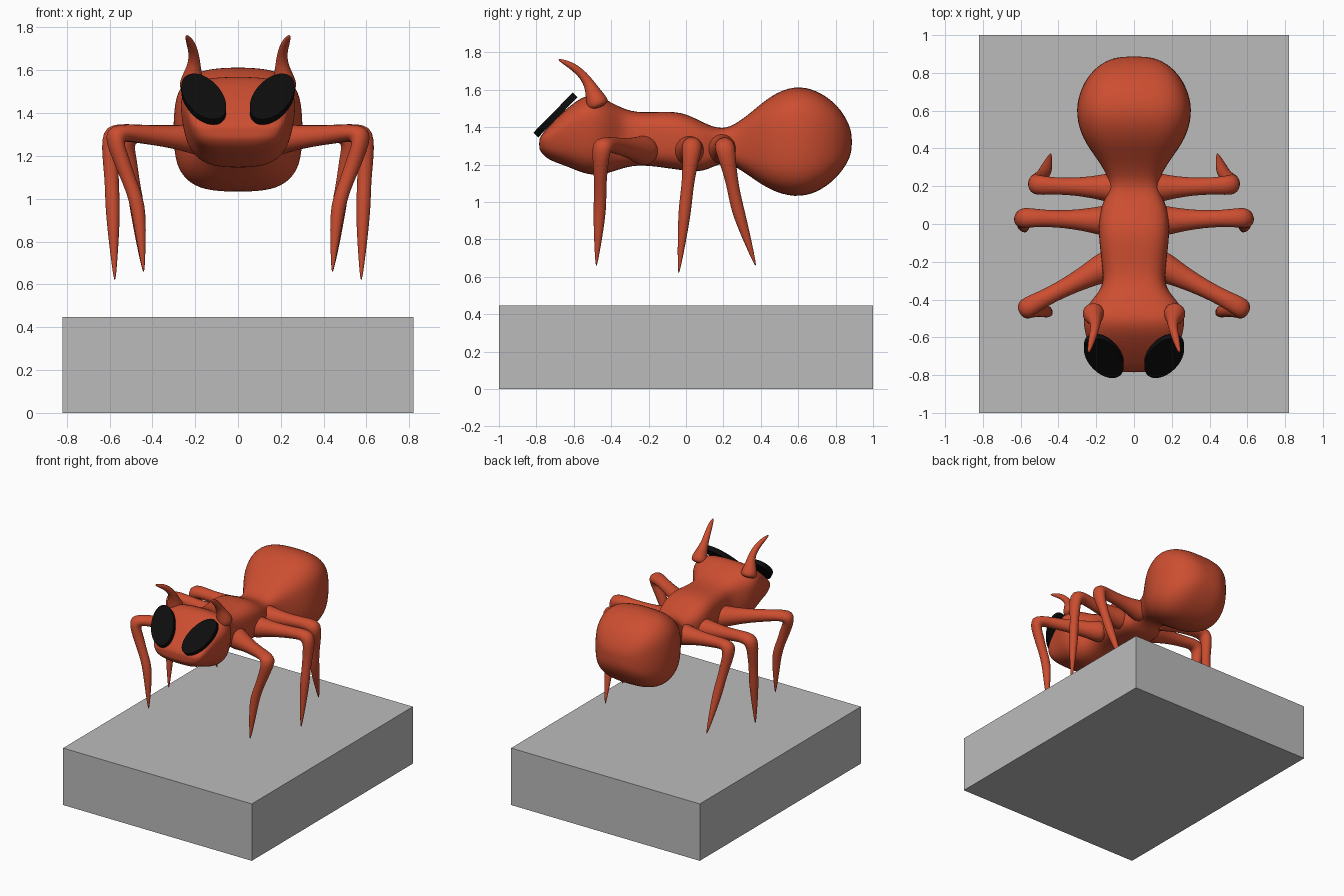
import bpy, bmesh, math
from mathutils import Vector

old = bpy.data.objects.get("Cube")
if old:
    bpy.data.objects.remove(old, do_unlink=True)


def make_material(name, colour):
    mat = bpy.data.materials.new(name)
    mat.use_nodes = True
    mat.diffuse_color = (*colour, 1)
    bsdf = mat.node_tree.nodes["Principled BSDF"]
    bsdf.inputs["Base Color"].default_value = (*colour, 1)
    bsdf.inputs["Roughness"].default_value = 0.6
    return mat


RED = make_material("ant red", (0.6, 0.075, 0.03))
BLACK = make_material("eye black", (0.004, 0.004, 0.004))
GREY = make_material("slab grey", (0.5, 0.5, 0.5))


def add_object(name, bm, mat, mirror=False, smooth=True, levels=0):
    bmesh.ops.recalc_face_normals(bm, faces=bm.faces)
    for face in bm.faces:
        face.smooth = smooth
    mesh = bpy.data.meshes.new(name)
    bm.to_mesh(mesh)
    bm.free()
    mesh.materials.append(mat)
    obj = bpy.data.objects.new(name, mesh)
    bpy.context.collection.objects.link(obj)
    if mirror:
        obj.modifiers.new("Mirror", "MIRROR").use_mirror_merge = False
    if levels:
        sub = obj.modifiers.new("Subdivision", "SUBSURF")
        sub.levels = sub.render_levels = levels
    return obj


def loft(rings):
    """Bridge equal rings of points into a closed skin."""
    bm = bmesh.new()
    loops = [[bm.verts.new(p) for p in ring] for ring in rings]
    n = len(loops[0])
    for a, b in zip(loops, loops[1:]):
        for i in range(n):
            j = (i + 1) % n
            bm.faces.new((a[i], a[j], b[j], b[i]))
    bm.faces.new(loops[0][::-1])
    bm.faces.new(loops[-1])
    return bm


def tube(points, radii, sides=10):
    """Round limb with a radius at every path point."""
    rings = []
    side = None
    for i, (p, r) in enumerate(zip(points, radii)):
        before = points[max(i - 1, 0)]
        after = points[min(i + 1, len(points) - 1)]
        tangent = ((p - before).normalized() + (after - p).normalized()).normalized()
        if side is None:
            side = tangent.orthogonal()
        side = (side - tangent * side.dot(tangent)).normalized()
        up = tangent.cross(side)
        angles = [math.tau * k / sides for k in range(sides)]
        rings.append([p + (side * math.cos(a) + up * math.sin(a)) * r for a in angles])
    return loft(rings)


def body_ring(y, low, high, half_width, sides=24):
    """Rounded square section, wider at the top of the head."""
    taper = 0.13 if y < -0.4 else 0
    ring = []
    for k in range(sides):
        a = math.tau * k / sides
        c, s = math.cos(a), math.sin(a)
        u = math.copysign(abs(c) ** 0.65, c)
        v = math.copysign(abs(s) ** 0.65, s)
        x = half_width * u * (1 + taper * v)
        ring.append((x, y, (low + high) / 2 + v * (high - low) / 2))
    return ring


# Head, thorax and abdomen: y, bottom, top, half width
stations = [
    (-.785, 1.29, 1.33, .10), (-.78, 1.27, 1.35, .18), (-.74, 1.225, 1.4, .215),
    (-.65, 1.195, 1.49, .235), (-.57, 1.16, 1.555, .255), (-.5, 1.14, 1.58, .267),
    (-.42, 1.15, 1.545, .24), (-.34, 1.18, 1.5, .165), (-.25, 1.2, 1.475, .165),
    (-.1, 1.18, 1.487, .185), (0, 1.165, 1.475, .19), (.1, 1.16, 1.42, .175),
    (.18, 1.21, 1.39, .13), (.25, 1.2, 1.405, .135), (.35, 1.13, 1.48, .2),
    (.45, 1.06, 1.57, .275), (.58, 1.02, 1.627, .312), (.7, 1.045, 1.6, .292),
    (.8, 1.12, 1.53, .235), (.86, 1.2, 1.445, .16), (.888, 1.27, 1.37, .08),
]
add_object("body", loft([body_ring(*s) for s in stations]), RED, levels=2)

# Legs, each with a flared hip, sharp knee, swollen ankle and pointed foot
LEG_RADII = (.1, .075, .052, .045, .062, .042, .033, .038, .024, .004)
legs = {
    "front_legs": ((.1, -.2, 1.27), (.595, -.455, 1.315), (.465, -.46, .97), (.44, -.48, .65)),
    "middle_legs": ((.1, .015, 1.27), (.6, .035, 1.315), (.585, -.005, .97), (.575, -.04, .61)),
    "rear_legs": ((.06, .19, 1.28), (.535, .205, 1.31), (.47, .275, .96), (.44, .375, .65)),
}
for name, joints in legs.items():
    hip, knee, ankle, foot = map(Vector, joints)
    path = [hip, hip.lerp(knee, .2), hip.lerp(knee, .45), hip.lerp(knee, .75), knee,
            knee.lerp(ankle, .35), knee.lerp(ankle, .7), ankle, ankle.lerp(foot, .5), foot]
    add_object(name, tube(path, LEG_RADII), RED, mirror=True, levels=2)

# Antennae curving forward from the top of the head
path = [Vector(p) for p in ((.215, -.46, 1.5), (.215, -.49, 1.565), (.203, -.515, 1.63),
                            (.208, -.56, 1.69), (.225, -.62, 1.735), (.242, -.685, 1.763))]
add_object("antennae", tube(path, (.075, .052, .03, .024, .02, .006)), RED,
           mirror=True, levels=2)

# Eyes: thick leaning oval discs on the sloped face
slope = Vector((0, .7, .714))
normal = Vector((0, -.714, .7))
across = Vector((1, 0, 0))
centre = Vector((.16, -.698, 1.465))
rings = []
for offset in (-.018, .018):
    rings.append([])
    for k in range(40):
        a = math.tau * k / 40
        rings[-1].append(centre + across * (.105 * math.cos(a))
                         + slope * (.15 * math.sin(a + .45)) + normal * offset)
add_object("eyes", loft(rings), BLACK, mirror=True, smooth=False)

# Base slab
bm = bmesh.new()
bmesh.ops.create_cube(bm, size=1)
for v in bm.verts:
    v.co = (v.co.x * 1.64, v.co.y * 2, (v.co.z + .5) * .447)
add_object("base_slab", bm, GREY, smooth=False)
